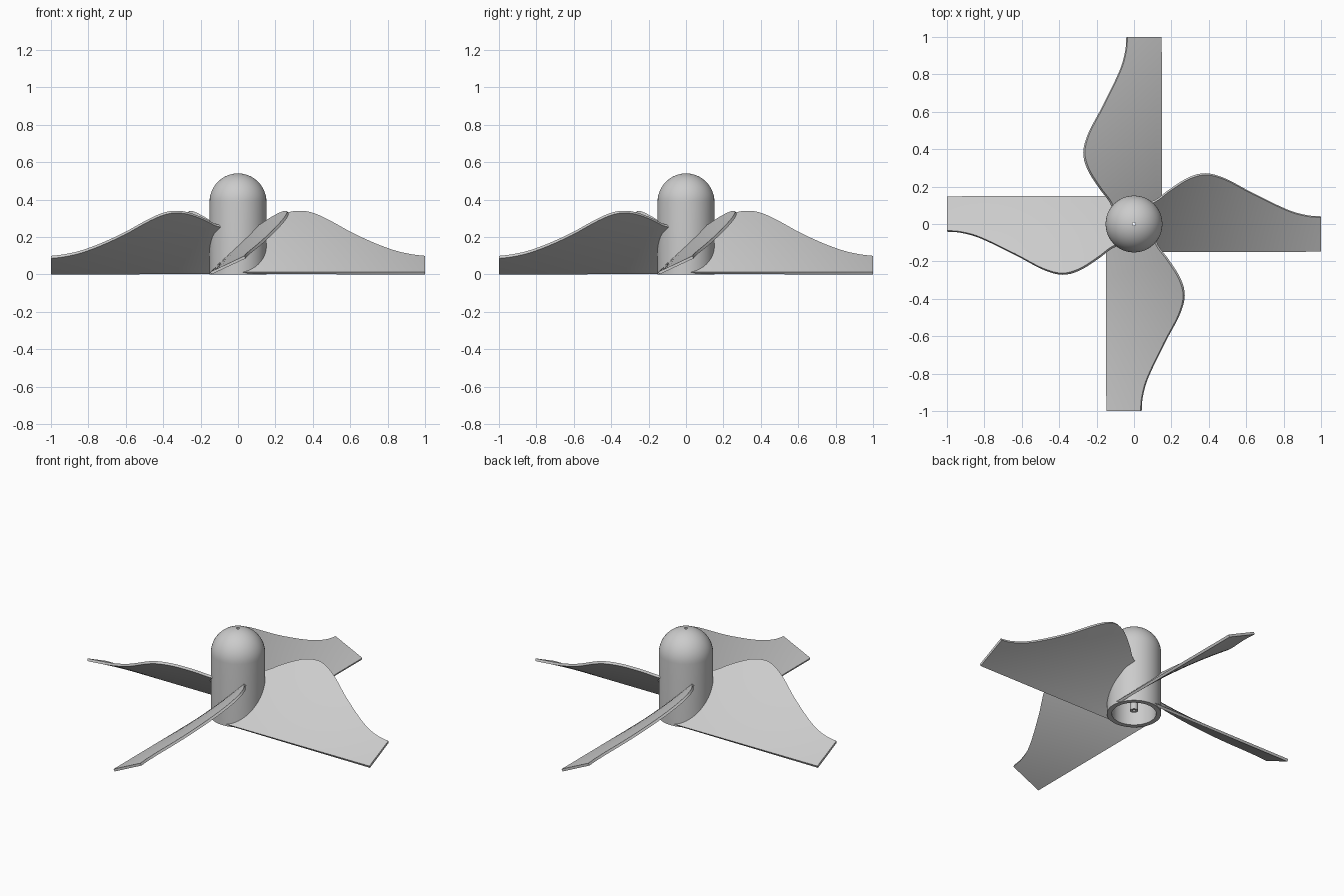
import bpy, bmesh, math

cube = bpy.data.objects.get("Cube")
if cube:
    bpy.data.objects.remove(cube, do_unlink=True)

grey = bpy.data.materials.new("plain grey")
grey.use_nodes = True
COLOUR = (0.6, 0.6, 0.6, 1)
grey.diffuse_color = COLOUR
grey.node_tree.nodes["Principled BSDF"].inputs["Base Color"].default_value = COLOUR

HUB_R, INNER_R, SHAFT_R, HOLE_R = 0.152, 0.124, 0.022, 0.009
DOME_Z = 0.388          # height where the dome starts
EDGE_Y = -0.145         # straight lower edge of a blade


def make_object(name, bm):
    bmesh.ops.recalc_face_normals(bm, faces=bm.faces)
    mesh = bpy.data.meshes.new(name)
    bm.to_mesh(mesh)
    bm.free()
    mesh.materials.append(grey)
    obj = bpy.data.objects.new(name, mesh)
    bpy.context.collection.objects.link(obj)
    return obj


def activate(obj):
    bpy.ops.object.select_all(action='DESELECT')
    obj.select_set(True)
    bpy.context.view_layer.objects.active = obj


def dome(radius, end_radius, steps=14):
    """Quarter arc from the cylinder wall up to end_radius near the axis."""
    last = math.acos(end_radius / radius)
    return [(radius * math.cos(last * i / steps), DOME_Z + radius * math.sin(last * i / steps))
            for i in range(steps + 1)]


# Hub: hollow domed cap with an inner shaft tube, bored right through
profile = [(HOLE_R, 0.02), (SHAFT_R, 0.02)]
profile += dome(INNER_R, SHAFT_R)[::-1]
profile += [(INNER_R, 0), (HUB_R, 0)]
profile += dome(HUB_R, HOLE_R)

SEGMENTS = 48
bm = bmesh.new()
rings = []
for k in range(SEGMENTS):
    a = math.tau * k / SEGMENTS
    rings.append([bm.verts.new((r * math.cos(a), r * math.sin(a), z)) for r, z in profile])
for k in range(SEGMENTS):
    here, there = rings[k], rings[(k + 1) % SEGMENTS]
    for i in range(len(profile)):
        j = (i + 1) % len(profile)
        bm.faces.new((here[i], there[i], there[j], here[j]))
hub = make_object("hub", bm)
activate(hub)
bpy.ops.object.shade_smooth_by_angle(angle=math.radians(35))

# Blade width along the span: (distance from axis, width seen from above)
WIDTHS = [(0.0, 0.26), (0.1, 0.262), (0.19, 0.325), (0.29, 0.388), (0.38, 0.412),
          (0.48, 0.388), (0.63, 0.31), (0.83, 0.215), (0.93, 0.188), (1.0, 0.183)]


def slope(i):
    a, b = WIDTHS[max(i - 1, 0)], WIDTHS[min(i + 1, len(WIDTHS) - 1)]
    return (b[1] - a[1]) / (b[0] - a[0])


def width(x):
    """Smooth cubic through the width points."""
    i = max(k for k in range(len(WIDTHS) - 1) if k == 0 or WIDTHS[k][0] <= x)
    (x0, w0), (x1, w1) = WIDTHS[i], WIDTHS[i + 1]
    h = x1 - x0
    t = (x - x0) / h
    return (w0 * (1 + 2 * t) * (1 - t) ** 2 + slope(i) * h * t * (1 - t) ** 2
            + w1 * t * t * (3 - 2 * t) + slope(i + 1) * h * t * t * (t - 1))


def blade_point(u, s):
    """u runs root to tip, s from the low straight edge to the high curved edge."""
    root_y = EDGE_Y + WIDTHS[1][1] * s
    root_x = math.sqrt(max(0.147 ** 2 - root_y ** 2, 0))
    x = root_x + (1 - root_x) * u
    run = width(x) * s
    pitch = math.radians(46 - 21 * x)
    return (x, EDGE_Y + run, 0.007 + run * math.tan(pitch))


# Blade: twisted sheet whose root follows the hub wall
SPAN, CHORD = 40, 12
bm = bmesh.new()
grid = [[bm.verts.new(blade_point(i / SPAN, j / CHORD)) for j in range(CHORD + 1)]
        for i in range(SPAN + 1)]
for i in range(SPAN):
    for j in range(CHORD):
        bm.faces.new((grid[i][j], grid[i + 1][j], grid[i + 1][j + 1], grid[i][j + 1]))
blade = make_object("blade_1", bm)
activate(blade)
thick = blade.modifiers.new("thickness", 'SOLIDIFY')
thick.thickness = 0.015
thick.offset = 0
bpy.ops.object.modifier_apply(modifier=thick.name)
bpy.ops.object.shade_smooth_by_angle(angle=math.radians(35))

# Remaining blades repeat around the hub
for k in range(1, 4):
    copy = bpy.data.objects.new(f"blade_{k + 1}", blade.data)
    copy.rotation_euler.z = k * math.pi / 2
    bpy.context.collection.objects.link(copy)
